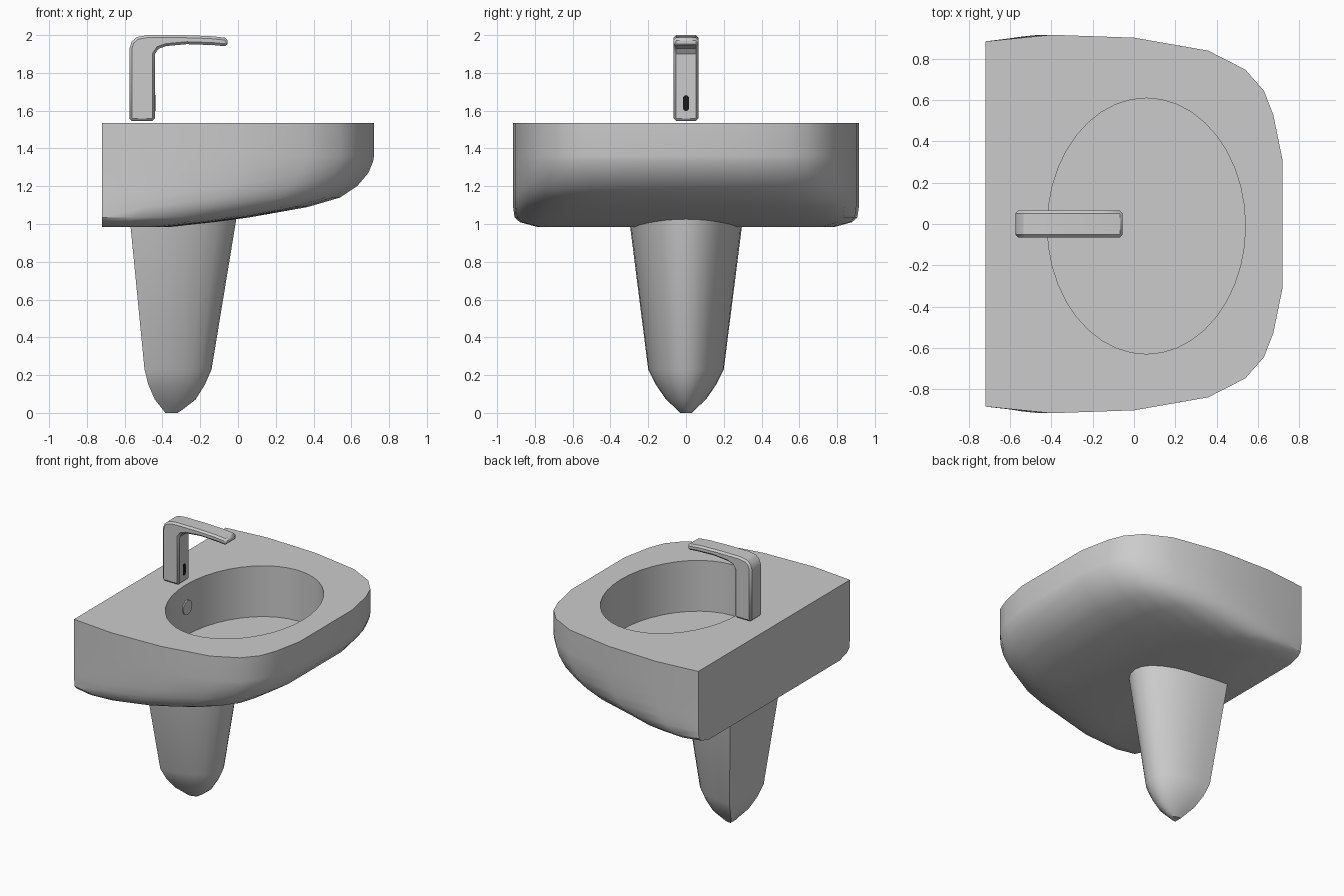
import bpy, bmesh, math
from mathutils import Vector, Matrix

if "Cube" in bpy.data.objects:
    bpy.data.objects.remove(bpy.data.objects["Cube"])


def finish(name, bm, angle=40):
    bmesh.ops.recalc_face_normals(bm, faces=bm.faces)
    me = bpy.data.meshes.new(name)
    bm.to_mesh(me)
    bm.free()
    ob = bpy.data.objects.new(name, me)
    bpy.context.collection.objects.link(ob)
    smooth(ob, angle)
    return ob


def smooth(ob, angle=40):
    bpy.ops.object.select_all(action='DESELECT')
    ob.select_set(True)
    bpy.context.view_layer.objects.active = ob
    bpy.ops.object.shade_smooth_by_angle(angle=math.radians(angle))


def loft(name, rings, angle=40):
    """Skin closed rings of equal point count and cap both ends."""
    bm = bmesh.new()
    vs = [[bm.verts.new(p) for p in r] for r in rings]
    n = len(vs[0])
    for a, b in zip(vs, vs[1:]):
        for i in range(n):
            j = (i + 1) % n
            bm.faces.new((a[i], a[j], b[j], b[i]))
    bm.faces.new(vs[0])
    bm.faces.new(vs[-1])
    return finish(name, bm, angle)


def ellipse(cx, cy, rx, ry, z, n):
    return [(cx + rx * math.cos(2 * math.pi * i / n),
             cy + ry * math.sin(2 * math.pi * i / n), z) for i in range(n)]


# Basin body: D outline, pulled back towards the wall in lower layers
half = [(-.72, .885), (-.4, .917), (0, .903), (.36, .84), (.54, .748),
        (.63, .645), (.675, .53), (.72, .31)]
outline = half + [(x, -y) for x, y in reversed(half)]
layers = [(1.535, .72, 1), (1.36, .72, 1), (1.33, .715, 1), (1.27, .69, 1),
          (1.20, .63, 1), (1.14, .54, 1), (1.09, .37, .998),
          (1.035, .06, .99), (1.01, -.12, .96), (.985, -.35, .86)]
basin = loft("basin", [[(-.72 + (x + .72) * (xf + .72) / 1.44, y * w, z)
                        for x, y in outline] for z, xf, w in layers])

# Oval bowl cut into the basin
FLOOR = 1.16
cutter = loft("bowl_cutter", [ellipse(.06, -.01, .48, .62, z, 40)
                              for z in (FLOOR, 1.7)])
cutter.hide_render = True
mod = basin.modifiers.new("bowl", 'BOOLEAN')
mod.operation = 'DIFFERENCE'
mod.solver = 'EXACT'
mod.object = cutter
bpy.context.view_layer.objects.active = basin
bpy.ops.object.modifier_apply(modifier=mod.name)
bpy.data.objects.remove(cutter)
smooth(basin)

# Pedestal: flat back, rounded front, tapering to a blunt tip
N = 16
rings = []
for z, xb, xf, w in [(1.1, -.58, 0, .31), (1.02, -.572, -.01, .3),
                     (.23, -.495, -.14, .2), (.15, -.475, -.175, .16),
                     (.07, -.44, -.225, .105), (.02, -.40, -.29, .05),
                     (0, -.385, -.32, .03)]:
    rings.append([(xb + (xf - xb) * math.cos(t), w * math.sin(t), z)
                  for t in (math.pi * (i / N - .5) for i in range(N + 1))])
loft("pedestal", rings)

# Faucet: bent side profile swept across y, with chamfered edges
prof = [(-.575, 1.545), (-.575, 1.93), (-.563, 1.965), (-.535, 1.99),
        (-.48, 2), (-.3, 2), (-.15, 1.995), (-.055, 1.985), (-.055, 1.94),
        (-.13, 1.947), (-.27, 1.952), (-.38, 1.942), (-.42, 1.928),
        (-.44, 1.9), (-.44, 1.545)]
faucet = loft("faucet", [[(x, y, z) for x, z in prof] for y in (-.065, .065)], 30)
bev = faucet.modifiers.new("chamfer", 'BEVEL')
bev.width = .013
bev.segments = 1
bev.limit_method = 'ANGLE'
bev.angle_limit = math.radians(60)

# Faucet sensor window
dark = bpy.data.materials.new("dark")
dark.diffuse_color = (.01, .01, .01, 1)
dark.use_nodes = True
dark.node_tree.nodes["Principled BSDF"].inputs["Base Color"].default_value = dark.diffuse_color
cap = []
for i in range(17):
    if i == 16:
        break
    t = 2 * math.pi * (i + .5) / 16
    cap.append((.016 * math.cos(t),
                1.64 + .016 * math.sin(t) + math.copysign(.026, math.sin(t))))
sensor = loft("sensor", [[(x, y, z) for y, z in cap] for x in (-.45, -.437)])
sensor.data.materials.append(dark)

# Drain cover with four small studs
loft("drain", [ellipse(.06, .005, r, r, z, 24)
               for r, z in ((.072, FLOOR - .01), (.072, FLOOR + .006))])
for i in range(4):
    a = math.pi / 4 + i * math.pi / 2
    cx, cy = .06 + .053 * math.cos(a), .005 + .053 * math.sin(a)
    loft("drain_stud_%d" % (i + 1), [ellipse(cx, cy, .01, .01, z, 10)
                                     for z in (FLOOR, FLOOR + .009)])

# Overflow cap on the back wall of the bowl
loft("overflow", [[(x, y, 1.367 + z) for y, z, _ in ellipse(0, 0, .052, .052, 0, 20)]
                  for x in (-.43, -.41)])
